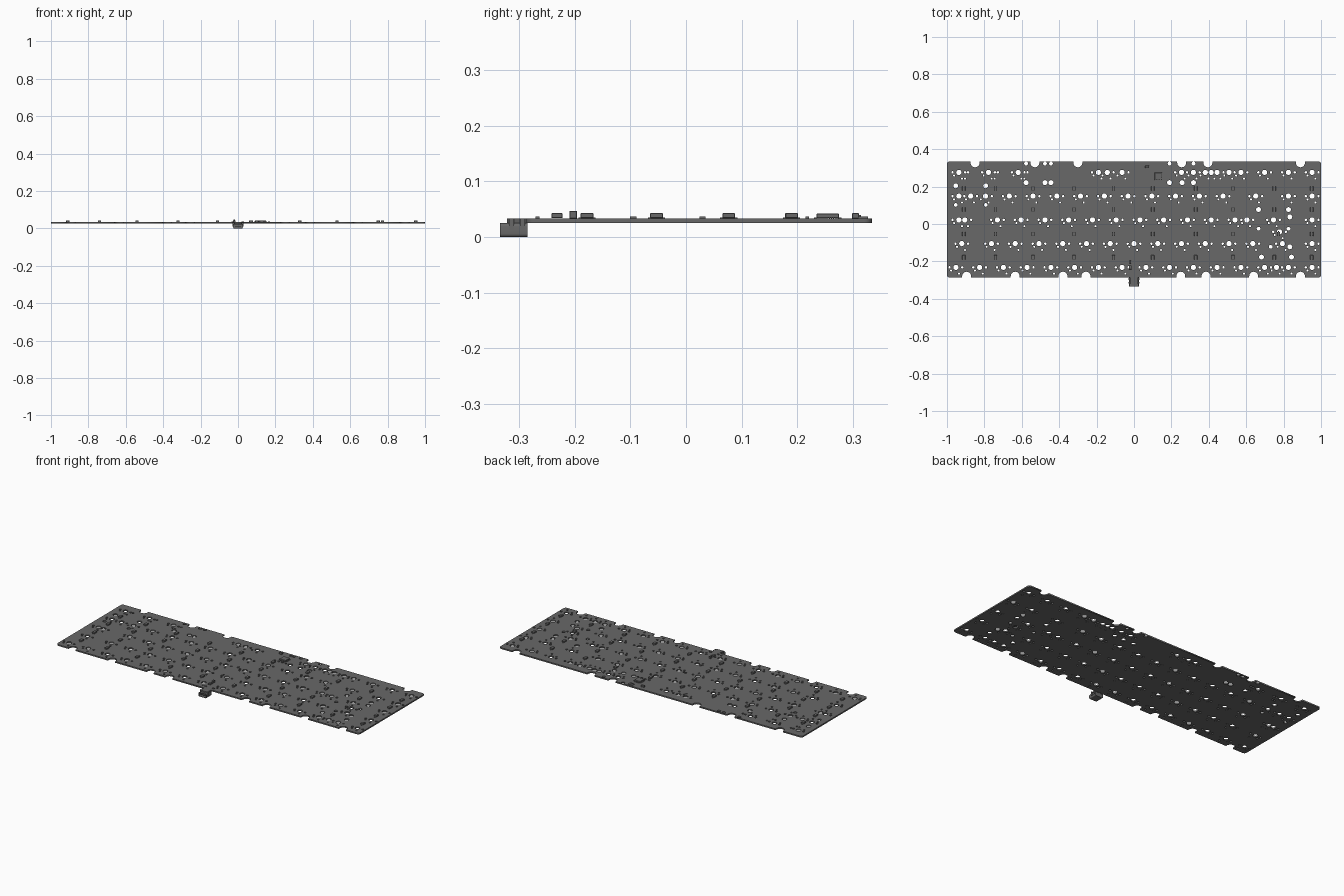
import bpy, bmesh, math
from mathutils import Matrix

if "Cube" in bpy.data.objects:
    bpy.data.objects.remove(bpy.data.objects["Cube"])

U, X0 = 0.127, -1.016          # key pitch, left edge of the key field
MM = U / 19.05
Z0, Z1 = 0.025, 0.033          # board underside / top

dark = bpy.data.materials.new("dark_grey")
dark.diffuse_color = (0.14, 0.14, 0.14, 1)
dark.use_nodes = True
dark.node_tree.nodes["Principled BSDF"].inputs["Base Color"].default_value = dark.diffuse_color


def link(name, data):
    ob = bpy.data.objects.new(name, data)
    bpy.context.collection.objects.link(ob)
    return ob


def finish(name, me):
    me.name = name
    me.materials.clear()
    me.materials.append(dark)
    return link(name, me)


def circle(x, y, r, n=14):
    return [(x + r * math.cos(2 * math.pi * i / n), y + r * math.sin(2 * math.pi * i / n)) for i in range(n)]


def round_rect(w, h, r, n=5):
    pts = []
    for k, (sx, sy) in enumerate(((1, 1), (-1, 1), (-1, -1), (1, -1))):
        for i in range(n + 1):
            a = math.pi / 2 * (k + i / n)
            pts.append((sx * (w / 2 - r) + r * math.cos(a), sy * (h / 2 - r) + r * math.sin(a)))
    return pts


def plate(name, loops, depth):
    """Filled flat profile with holes, extruded +-depth/2 and turned into a mesh."""
    cu = bpy.data.curves.new(name, 'CURVE')
    cu.dimensions, cu.fill_mode, cu.extrude = '2D', 'BOTH', depth / 2
    for pts in loops:
        sp = cu.splines.new('POLY')
        sp.points.add(len(pts) - 1)
        for p, (x, y) in zip(sp.points, pts):
            p.co = (x, y, 0, 1)
        sp.use_cyclic_u = True
    tmp = link(name + "_profile", cu)
    dg = bpy.context.evaluated_depsgraph_get()
    me = bpy.data.meshes.new_from_object(tmp.evaluated_get(dg))
    bpy.data.objects.remove(tmp)
    return finish(name, me)


def boxes(name, items, bevel=0):
    """One object from many boxes: (x, y, z_bottom, sx, sy, sz)."""
    bm = bmesh.new()
    for x, y, z, sx, sy, sz in items:
        bmesh.ops.create_cube(bm, size=1, matrix=Matrix.Translation((x, y, z + sz / 2)) @ Matrix.Diagonal((sx, sy, sz, 1)))
    if bevel:
        bmesh.ops.bevel(bm, geom=bm.edges[:], offset=bevel, segments=1, affect='EDGES')
    me = bpy.data.meshes.new(name)
    bm.to_mesh(me)
    bm.free()
    return finish(name, me)


# --- board outline: rounded corners, U notches, connector tab ---
YF, YB, R = -0.287, 0.335, 0.015


def notch(x, y, d, r=0.024):
    """Points of a U notch at edge y; d=+1 cuts toward +y (left to right), -1 the reverse."""
    arc = [(x - d * r * math.cos(math.pi * i / 10), y + d * (0.008 + r * math.sin(math.pi * i / 10))) for i in range(11)]
    return [(x - d * r, y)] + arc + [(x + d * r, y)]


def corner(x, y, a0):
    return [(x + R * math.cos(a0 + math.pi / 2 * i / 5), y + R * math.sin(a0 + math.pi / 2 * i / 5)) for i in range(6)]


front_notches = [-0.895, -0.635, -0.38, -0.257, 0.25, 0.385, 0.64, 0.89]
back_notches = [0.89, 0.395, 0.255, -0.3, -0.53, -0.85]
outline = corner(-1 + R, YF + R, math.pi)
for x in front_notches[:4]:
    outline += notch(x, YF, 1)
outline += [(-0.022, YF), (-0.022, -0.322), (0.022, -0.322), (0.022, YF)]
for x in front_notches[4:]:
    outline += notch(x, YF, 1)
outline += corner(1 - R, YF + R, -math.pi / 2) + corner(1 - R, YB - R, 0)
for x in back_notches:
    outline += notch(x, YB, -1)
outline += corner(-1 + R, YB - R, math.pi / 2)

# --- switch positions per row (in key units), main layout then alternates ---
rows = {
    -0.232: [i + 0.5 for i in range(13)] + [13.5, 14.5, 15.5, 14],
    -0.105: [0.75] + [i + 2 for i in range(12)] + [14.25, 15.5],
    0.022: [0.875] + [i + 2.25 for i in range(11)] + [13.875, 15.5, 0.625, 12.75],
    0.149: [1.125] + [i + 2.75 for i in range(10)] + [13.125, 14.5, 15.5, 0.625, 1.75],
    0.276: [0.625, 1.875, 3.125, 6.875, 7.5, 10.5, 11.5, 12.5, 13.5, 14.5, 15.5,
            0.75, 2, 3.25, 6.5, 10, 11, 11.25, 12],
}
keys = [(X0 + U * u, y) for y, us in rows.items() for u in us] + [(0.778, -0.042)]

holes = [(x, y, 2.1 * MM) for x, y in keys]
# stabiliser holes: centre, half spacing, flip
for cx, cy, half, f in ((-0.873, 0.149, 0.08, 1), (0.762, -0.232, 0.08, 1), (0.746, 0.022, 0.08, 1),
                        (-0.143, 0.276, 0.333, -1), (-0.063, 0.276, 0.381, -1), (-0.16, 0.276, 0.417, -1)):
    for s in (-1, 1):
        holes += [(cx + s * half, cy + f * 0.055, 0.0133), (cx + s * half, cy - f * 0.047, 0.0102)]
for s in (-1, 1):   # vertical stabiliser of the tall key
    holes += [(0.833, -0.042 + s * 0.08, 0.0133), (0.731, -0.042 + s * 0.08, 0.0102)]
for x, y in keys:   # guide pegs and contact pins
    holes += [(x + s * 5.08 * MM, y, 0.0066) for s in (-1, 1)]
    holes += [(x - 3.81 * MM, y - 2.54 * MM, 0.0055), (x + 2.54 * MM, y - 5.08 * MM, 0.0055)]


def clear_of_edge(x, y, r):
    if not (YF + r + 0.004 < y < YB - r - 0.001 and abs(x) < 0.995 - r):
        return False
    cuts = [(n, YF + 0.008) for n in front_notches] + [(n, YB - 0.008) for n in back_notches]
    return all(math.hypot(x - a, y - b) > r + 0.027 for a, b in cuts)


kept = []
for x, y, r in holes:
    if clear_of_edge(x, y, r) and all(math.hypot(x - a, y - b) > r + c + 0.0015 for a, b, c in kept):
        kept.append((x, y, r))
board = plate("circuit_board", [outline] + [circle(x, y, r, 16 if r > 0.009 else 10) for x, y, r in kept], Z1 - Z0)
board.location.z = (Z0 + Z1) / 2

# --- diodes with end leads, in a grid between the key rows ---
bodies, leads = [], []
for y in (-0.178, -0.053, 0.077, 0.19):
    for x in (-0.91, -0.74, -0.54, -0.32, -0.11, 0.1, 0.33, 0.53, 0.75, 0.95):
        if any(math.hypot(x - a, y - b) < c + 0.01 for a, b, c in kept):
            x += 0.022
        bodies.append((x, y, Z1 + 0.001, 0.017, 0.023, 0.009))
        leads.append((x, y, Z1, 0.006, 0.031, 0.002))
boxes("diodes", bodies, 0.001)
boxes("diode_leads", leads)

# --- controller chip with pins on four sides ---
cx, cy = 0.13, 0.255
boxes("controller_chip", [(cx, cy, Z1 + 0.001, 0.04, 0.04, 0.0085)], 0.001)
pins = []
for i in range(11):
    t = (i - 5) * 0.0034
    for s in (-1, 1):
        pins += [(cx + t, cy + s * 0.0215, Z1, 0.0016, 0.006, 0.002), (cx + s * 0.0215, cy + t, Z1, 0.006, 0.0016, 0.002)]
boxes("controller_pins", pins)

# --- crystal, reset switch and small passives ---
boxes("crystal", [(0.07, 0.305, Z1, 0.02, 0.013, 0.010)], 0.001)
boxes("reset_switch", [(0.14, 0.318, Z1, 0.03, 0.018, 0.004), (0.14, 0.312, Z1 + 0.004, 0.012, 0.006, 0.003)])
boxes("small_passives", [(0.09 + 0.025 * i, 0.218, Z1, 0.011, 0.006, 0.004) for i in range(4)]
      + [(-0.025, -0.267, Z1, 0.012, 0.007, 0.004), (0.025, -0.267, Z1, 0.012, 0.007, 0.004),
         (-0.03, -0.095, Z1, 0.007, 0.011, 0.004), (-0.02, 0.03, Z1, 0.007, 0.011, 0.004)])
boxes("port_fuse", [(-0.02, -0.203, Z1, 0.010, 0.014, 0.014)], 0.001)
boxes("port_protection_chip", [(-0.02, -0.232, Z1 + 0.001, 0.014, 0.02, 0.009)], 0.001)

# --- port connector hanging under the board tab ---
shell = plate("port_shell", [round_rect(0.052, 0.025, 0.006), round_rect(0.046, 0.019, 0.004)], 0.05)
shell.rotation_euler.x = math.pi / 2
shell.location = (0, -0.310, 0.0125)
boxes("port_core", [(0, -0.291, 0.003, 0.046, 0.01, 0.019), (0, -0.311, 0.010, 0.034, 0.036, 0.004)])
boxes("port_feet", [(s * 0.0265, y, 0.010, 0.004, 0.009, 0.023) for s in (-1, 1) for y in (-0.294, -0.314)])
